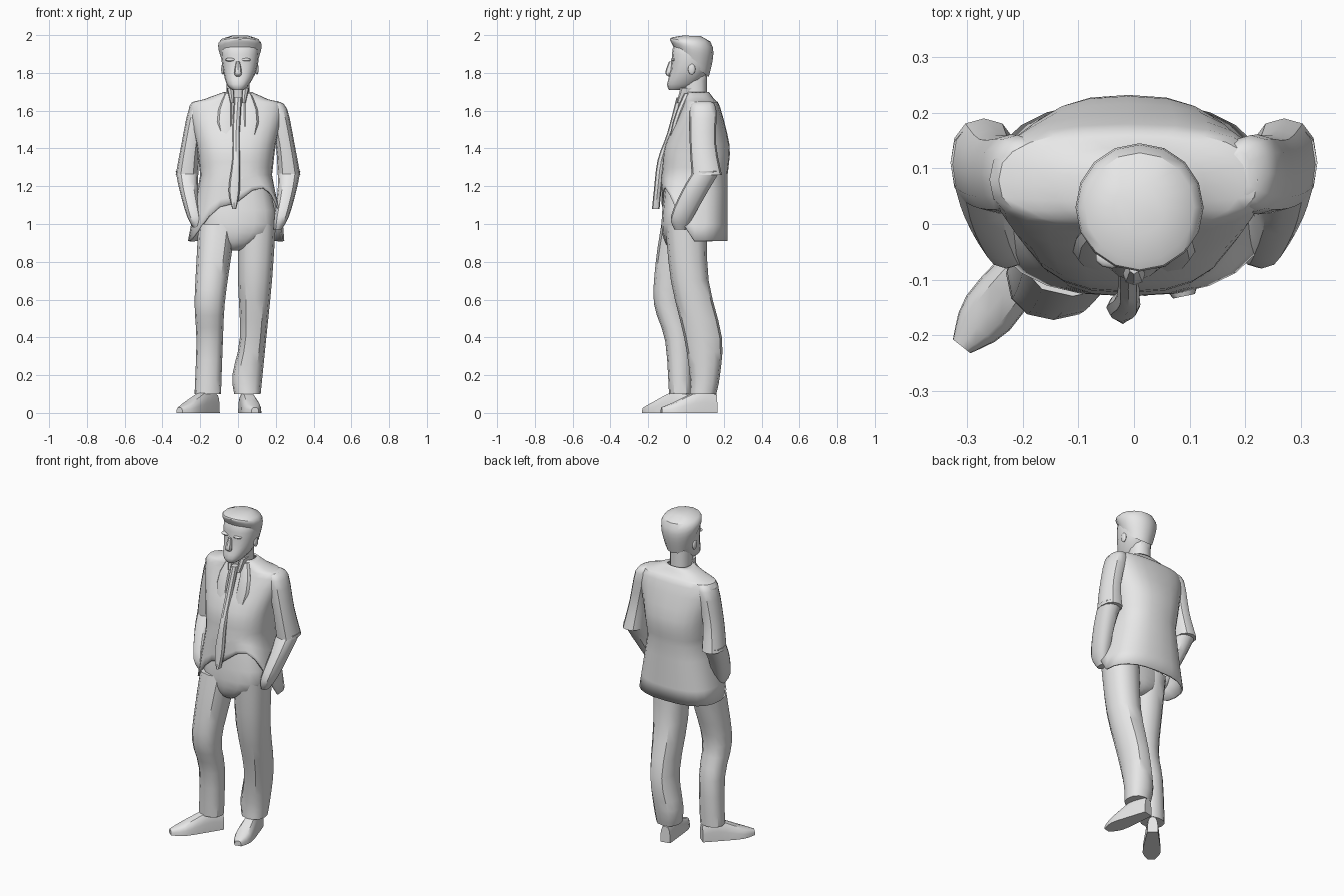
import bpy
import bmesh
import math
from mathutils import Vector

default_cube = bpy.data.objects.get("Cube")
if default_cube:
    bpy.data.objects.remove(default_cube, do_unlink=True)

# One plain grey for the whole figure
grey = bpy.data.materials.new("plain grey")
grey.use_nodes = True
grey.diffuse_color = (.8, .8, .8, 1)
grey.node_tree.nodes["Principled BSDF"].inputs["Base Color"].default_value = grey.diffuse_color


def finish(obj):
    """Give a part its colour and soft shading with crisp folds."""
    obj.data.materials.append(grey)
    bpy.ops.object.select_all(action='DESELECT')
    bpy.context.view_layer.objects.active = obj
    obj.select_set(True)
    bpy.ops.object.shade_smooth_by_angle(angle=math.radians(35))


def loft(name, rings, caps=True):
    """Skin a list of equal-length point loops into one part."""
    bm = bmesh.new()
    loops = [[bm.verts.new(point) for point in ring] for ring in rings]
    for lower, upper in zip(loops, loops[1:]):
        for i in range(len(lower)):
            bm.faces.new((lower[i - 1], lower[i], upper[i], upper[i - 1]))
    if caps:
        bm.faces.new(loops[0])
        bm.faces.new(loops[-1])
    bmesh.ops.recalc_face_normals(bm, faces=bm.faces)
    mesh = bpy.data.meshes.new(name)
    bm.to_mesh(mesh)
    bm.free()
    obj = bpy.data.objects.new(name, mesh)
    bpy.context.collection.objects.link(obj)
    finish(obj)
    return obj


def rounded(value, power):
    return math.copysign(abs(value) ** power, value)


def oval(x, y, z, width, depth, tilt=0, sides=14, square=.85):
    """Rounded-box loop of half sizes width and depth, sloped by tilt."""
    loop = []
    for i in range(sides):
        angle = math.tau * i / sides
        across = width * rounded(math.cos(angle), square)
        along = depth * rounded(math.sin(angle), square)
        loop.append(Vector((x + across, y + along, z + tilt * along)))
    return loop


def flowing(rows, steps=3):
    """Fill in rows along a smooth curve through the given ones."""
    result = []
    for k in range(len(rows) - 1):
        before, start, end = rows[max(k - 1, 0)], rows[k], rows[k + 1]
        after = rows[min(k + 2, len(rows) - 1)]
        for step in range(steps):
            t = step / steps
            ease = t * (1 - t) / 2
            result.append([
                b + (c - b) * t * t * (3 - 2 * t) + ease * ((1 - t) * (c - a) - t * (d - b))
                for a, b, c, d in zip(before, start, end, after)])
    return result + [rows[-1]]


def limb(name, rows, sides=12, side=1):
    """Tube through rows of x, y, z, half width, half depth; side mirrors it."""
    return loft(name, [oval(side * x, *rest, sides=sides) for x, *rest in flowing(rows)])


def pebble(name, location, size):
    bpy.ops.mesh.primitive_uv_sphere_add(segments=10, ring_count=6, radius=1, location=location)
    obj = bpy.context.object
    obj.name = name
    obj.scale = size
    finish(obj)


# Jacket: the skirt flares from the waist, cut away over the left hip
def skirt_loop(drop, sides):
    loop = oval(-.01, .045, 1.26, .19 + .065 * drop, .175, sides=sides, square=.8)
    for i, point in enumerate(loop):
        angle = math.tau * i / sides
        forward, left = max(-math.sin(angle), 0), max(math.cos(angle), 0)
        hem = .91 + .2 * forward ** 3 + .35 * forward * left
        point.z += (hem - point.z) * drop
    return loop


jacket_sides = 24
upper_rows = flowing([
    (-.01, .05, 1.3, .195, .175),
    (-.01, .06, 1.42, .21, .17),
    (-.01, .08, 1.62, .25, .1),
    (-.01, .07, 1.66, .17, .08),
    (0, .06, 1.7, .07, .06),
])
jacket = loft("jacket", [skirt_loop(1 - k / 4, jacket_sides) for k in range(5)]
              + [oval(*row, sides=jacket_sides, square=.8) for row in upper_rows], caps=False)
cloth = jacket.modifiers.new("cloth thickness", 'SOLIDIFY')
cloth.thickness = .01

# Trousers: hips and two legs, the right knee pushed forward
limb("trouser_hips", [
    (0, .01, 1.22, .16, .12),
    (0, -.02, 1, .2, .11),
    (-.02, -.02, .9, .12, .09),
    (-.02, -.02, .86, .03, .05),
], sides=16)
limb("right_trouser_leg", [
    (-.11, -.02, 1, .1, .11),
    (-.13, -.06, .8, .09, .1),
    (-.15, -.09, .58, .08, .08),
    (-.15, -.04, .38, .07, .07),
    (-.16, -.03, .1, .07, .06),
])
limb("left_trouser_leg", [
    (.1, 0, 1, .1, .11),
    (.09, .02, .7, .09, .1),
    (.08, .09, .4, .07, .1),
    (.05, .1, .2, .08, .08),
    (.05, .09, .1, .07, .07),
])


# Shoes: arched sections swept from heel to a rounded toe
def shoe(name, heel, toe):
    start, end = Vector(heel), Vector(toe)
    up = Vector((0, 0, 1))
    across = (end - start).normalized().cross(up)
    sections = []
    for t, half, height in flowing([(0, .03, .1), (.3, .04, .12), (.75, .05, .06), (1, .02, .03)]):
        sections.append([])
        for i in range(9):
            angle = math.pi * i / 8
            sections[-1].append(start.lerp(end, t)
                                + across * half * rounded(math.cos(angle), .6)
                                + up * height * rounded(math.sin(angle), .8))
    loft(name, sections)


shoe("right_shoe", (-.12, .02, 0), (-.31, -.22, 0))
shoe("left_shoe", (.03, .16, 0), (.09, -.13, 0))

# Neck, with the head carried forward over it
limb("neck", [(0, .05, 1.66, .06, .06), (0, .04, 1.8, .06, .07)])
limb("head", [
    (0, -.05, 1.71, .03, .04),
    (0, -.02, 1.74, .06, .08),
    (.01, .02, 1.82, .09, .1),
    (.01, .03, 1.93, .1, .1),
    (.01, .03, 1.97, .06, .07),
], sides=16)

# Hair: low at the nape, swelling wide over the forehead
hair_rings = []
for k in range(9):
    t = k / 8.2
    radius = (.09 + .05 * t) * math.sqrt(1 - t ** 5)
    hair_rings.append(oval(.01, .03, 1.85 + .15 * t, radius, radius,
                           tilt=.8 * (t - 1), sides=16, square=1))
loft("hair", hair_rings)

# Face
limb("nose", [(0, -.07, 1.86, .01, .02), (0, -.09, 1.8, .02, .02), (0, -.08, 1.78, .01, .01)], sides=8)
pebble("mouth", (0, -.08, 1.76), (.03, .01, .01))

# Tie, hanging loose and bulging at the belly
limb("tie", [
    (0, -.03, 1.67, .02, .02),
    (-.01, -.08, 1.48, .02, .02),
    (-.01, -.13, 1.34, .02, .02),
    (-.02, -.15, 1.18, .03, .02),
    (-.02, -.16, 1.08, .01, .02),
], sides=8)

# Paired parts: bent sleeves with hands in the pockets, lapels, collar, face
for side, label in ((-1, "right"), (1, "left")):
    limb(label + "_upper_sleeve", [
        (.19, .09, 1.65, .02, .04),
        (.21, .09, 1.61, .05, .07),
        (.25, .09, 1.42, .05, .07),
        (.27, .11, 1.26, .06, .08),
    ], side=side)
    limb(label + "_forearm", [
        (.27, .11, 1.28, .06, .07),
        (.26, .05, 1.18, .05, .07),
        (.23, -.02, 1.04, .04, .06),
        (.21, -.03, .97, .02, .03),
    ], side=side)
    limb(label + "_lapel", [
        (.05, .01, 1.69, .02, .02),
        (.07, -.05, 1.54, .04, .02),
        (.02, -.12, 1.24, .01, .01),
    ], sides=8, side=side)
    limb(label + "_shirt_collar", [(.04, .01, 1.72, .02, .04), (.03, -.03, 1.64, .01, .02)],
         sides=8, side=side)
    pebble(label + "_brow", (side * .04, -.06, 1.87), (.03, .02, .01))
    pebble(label + "_ear", (.01 + side * .09, .03, 1.82), (.01, .02, .03))
